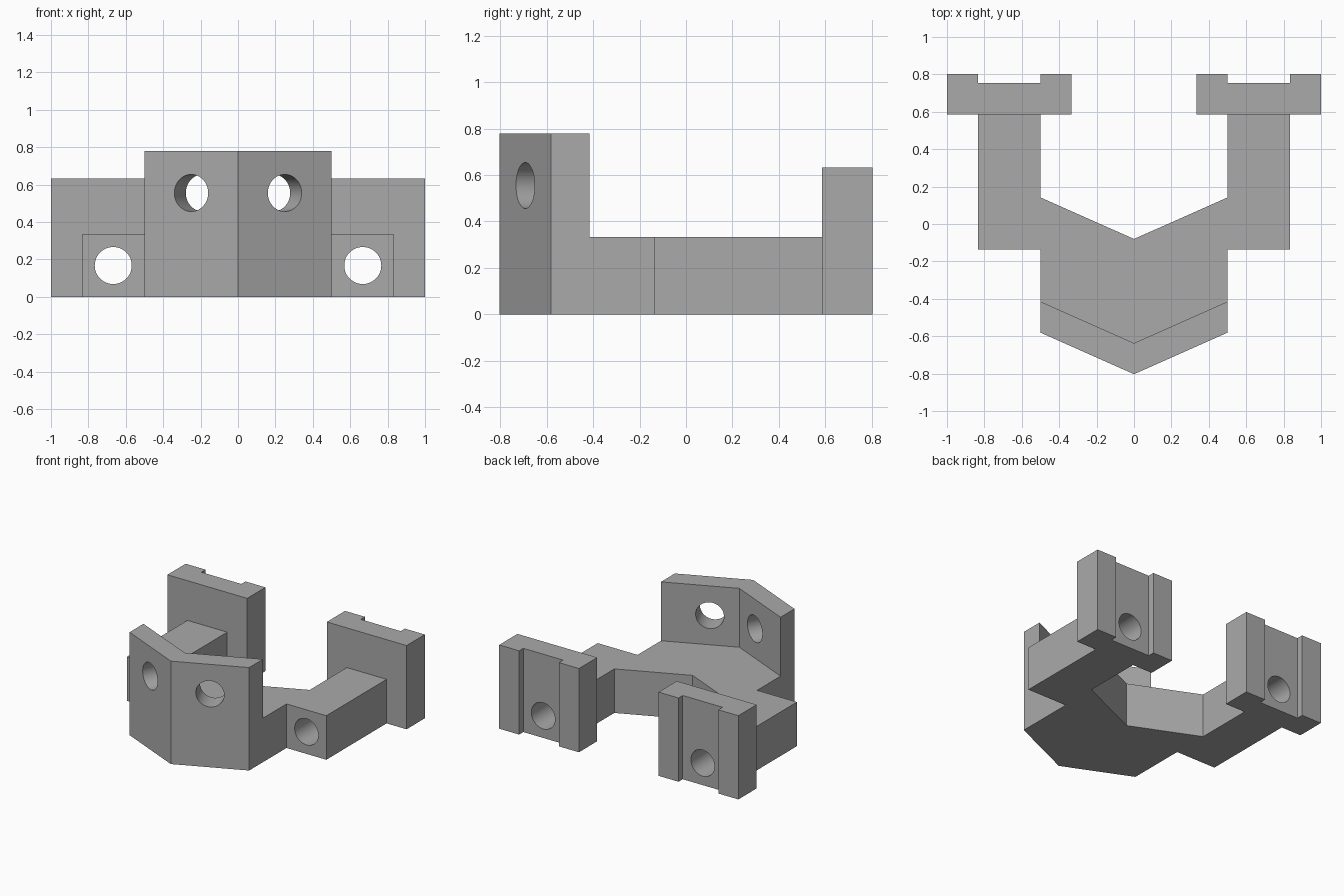
import bpy
import bmesh
from mathutils import Vector

cube = bpy.data.objects.get("Cube")
if cube:
    bpy.data.objects.remove(cube, do_unlink=True)

grey = bpy.data.materials.new("plain grey")
grey.use_nodes = True
colour = (0.40, 0.40, 0.40, 1)
grey.diffuse_color = colour
grey.node_tree.nodes["Principled BSDF"].inputs["Base Color"].default_value = colour


def finish(bm, name):
    bmesh.ops.recalc_face_normals(bm, faces=bm.faces)
    mesh = bpy.data.meshes.new(name)
    bm.to_mesh(mesh)
    bm.free()
    mesh.materials.append(grey)
    obj = bpy.data.objects.new(name, mesh)
    bpy.context.collection.objects.link(obj)
    return obj


def extrude(name, outline, height):
    """Raise a plan outline from the ground."""
    bm = bmesh.new()
    face = bm.faces.new([bm.verts.new((x, y, 0)) for x, y in outline])
    grown = bmesh.ops.extrude_face_region(bm, geom=[face])
    verts = [v for v in grown["geom"] if isinstance(v, bmesh.types.BMVert)]
    bmesh.ops.translate(bm, verts=verts, vec=(0, 0, height))
    return finish(bm, name)


def drill(name, centre, direction, length, radius=0.099):
    bm = bmesh.new()
    bmesh.ops.create_cone(bm, cap_ends=True, segments=48, radius1=radius,
                          radius2=radius, depth=length)
    obj = finish(bm, name)
    obj.rotation_euler = Vector(direction).to_track_quat("Z", "Y").to_euler()
    obj.location = centre
    obj.hide_render = True
    return obj


def combine(target, other, operation):
    mod = target.modifiers.new(operation.lower(), "BOOLEAN")
    mod.operation = operation
    mod.solver = "EXACT"
    mod.object = other
    bpy.context.view_layer.update()
    bpy.context.view_layer.objects.active = target
    bpy.ops.object.modifier_apply(modifier=mod.name)
    bpy.data.objects.remove(other, do_unlink=True)


def symmetric(half):
    """Complete a half outline whose ends lie on the centre line."""
    return half + [(-x, y) for x, y in half[-2:0:-1]]


# Low body: pointed nose and two arms
arm_end = 0.65
bracket = extrude("bracket", symmetric([
    (0, -0.803), (0.5, -0.581), (0.5, -0.135), (0.833, -0.135),
    (0.833, arm_end), (0.5, arm_end), (0.5, 0.142), (0, -0.08)]), 0.333)

# Tall angled front wall
wall = extrude("front_wall", symmetric([
    (0, -0.803), (0.5, -0.581), (0.5, -0.415), (0, -0.637)]), 0.778)
combine(bracket, wall, "UNION")

for side, name in ((1, "left"), (-1, "right")):
    # Grooved plate at the end of each arm
    plate = extrude(name + "_plate", [(side * x, y) for x, y in (
        (0.333, 0.585), (1, 0.585), (1, 0.803), (0.833, 0.803),
        (0.833, 0.753), (0.5, 0.753), (0.5, 0.803), (0.333, 0.803))], 0.633)
    combine(bracket, plate, "UNION")

for side, name in ((1, "left"), (-1, "right")):
    # Bore along each arm, and a hole square to each wall face
    bore = drill(name + "_arm_bore", (side * 0.667, 0.33, 0.167), (0, 1, 0), 1.4)
    combine(bracket, bore, "DIFFERENCE")
    hole = drill(name + "_wall_hole", (side * 0.25, -0.692, 0.555),
                 (side * 0.222, -0.5, 0), 0.5)
    combine(bracket, hole, "DIFFERENCE")

# Smooth bores, crisp edges
bpy.ops.object.select_all(action="DESELECT")
bracket.select_set(True)
bpy.context.view_layer.objects.active = bracket
bpy.ops.object.shade_smooth_by_angle(angle=0.35)
